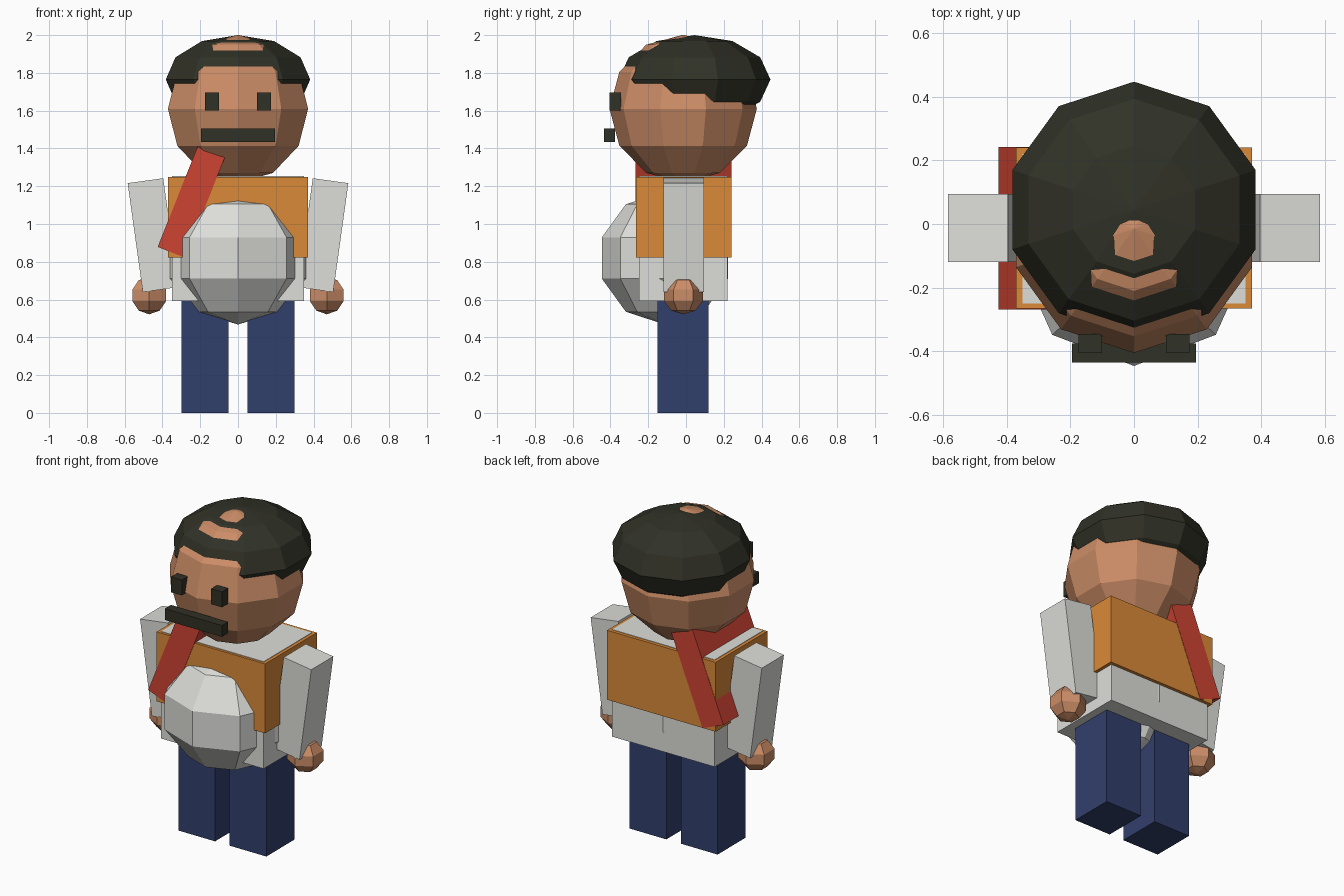
import bpy, math
from mathutils import Matrix

if "Cube" in bpy.data.objects:
    bpy.data.objects.remove(bpy.data.objects["Cube"])


def material(name, srgb):
    m = bpy.data.materials.new(name)
    lin = [((c / 255 + 0.055) / 1.055) ** 2.4 for c in srgb]
    m.diffuse_color = (*lin, 1)
    m.use_nodes = True
    m.node_tree.nodes["Principled BSDF"].inputs["Base Color"].default_value = m.diffuse_color
    return m


SKIN = material("skin", (204, 141, 103))
DARK = material("dark hair", (48, 49, 38))
WHITE = material("white cloth", (222, 222, 218))
ORANGE = material("orange vest", (218, 138, 56))
RED = material("red sash", (206, 68, 50))
NAVY = material("navy trousers", (49, 63, 108))


def add(name, verts, faces, mat):
    me = bpy.data.meshes.new(name)
    me.from_pydata(verts, [], faces)
    me.materials.append(mat)
    ob = bpy.data.objects.new(name, me)
    bpy.context.collection.objects.link(ob)
    return ob


def box(name, mat, lo, hi, tilt=0):
    """Box between two corners, tilted about its own y axis (degrees)."""
    c = [(a + b) / 2 for a, b in zip(lo, hi)]
    h = [(b - a) / 2 for a, b in zip(lo, hi)]
    verts = [(x * h[0], y * h[1], z * h[2])
             for x in (-1, 1) for y in (-1, 1) for z in (-1, 1)]
    faces = [(0, 1, 3, 2), (4, 6, 7, 5), (0, 4, 5, 1),
             (2, 3, 7, 6), (0, 2, 6, 4), (1, 5, 7, 3)]
    ob = add(name, verts, faces, mat)
    ob.data.transform(Matrix.Translation(c) @ Matrix.Rotation(math.radians(tilt), 4, 'Y'))
    return ob


def ball(name, mat, centre, radii, segs, bands):
    """Low-poly sphere with a column of vertices facing -y."""
    cx, cy, cz = centre
    rx, ry, rz = radii
    verts = [(cx, cy, cz - rz)]
    for i in range(1, bands):
        lat = math.pi * (i / bands - 0.5)
        for k in range(segs):
            a = 2 * math.pi * k / segs - math.pi / 2
            verts.append((cx + rx * math.cos(lat) * math.cos(a),
                          cy + ry * math.cos(lat) * math.sin(a),
                          cz + rz * math.sin(lat)))
    verts.append((cx, cy, cz + rz))
    top = len(verts) - 1
    last = top - segs
    faces = []
    for k in range(segs):
        n = (k + 1) % segs
        faces.append((0, 1 + n, 1 + k))
        faces.append((last + k, last + n, top))
        for i in range(bands - 2):
            b = 1 + i * segs
            faces.append((b + k, b + n, b + segs + n, b + segs + k))
    return add(name, verts, faces, mat)


# Head and cap of hair: two overlapping balls, the forehead shows through
ball("head", SKIN, (0, -0.015, 1.61), (0.39, 0.39, 0.392), 10, 6)
ball("hair", DARK, (0, 0.045, 1.765), (0.402, 0.402, 0.235), 10, 6)
box("moustache", DARK, (-0.195, -0.435, 1.435), (0.195, -0.375, 1.505))

# Body, open vest around it, round belly
box("shirt_torso", WHITE, (-0.35, -0.25, 0.592), (0.35, 0.22, 1.253))
box("vest", ORANGE, (-0.37, -0.265, 0.822), (0.37, 0.24, 1.25))
ball("belly", WHITE, (0, -0.112, 0.82), (0.382, 0.351, 0.352), 8, 5)

# Diagonal sash over one shoulder
box("sash", RED, (-0.325, -0.268, 0.83), (-0.17, 0.242, 1.401), tilt=21.7)

# Paired parts
for s, side in ((-1, "left"), (1, "right")):
    def pair(name, mat, x0, x1, y0, y1, z0, z1, tilt=0):
        xs = sorted((s * x0, s * x1))
        box(f"{side}_{name}", mat, (xs[0], y0, z0), (xs[1], y1, z1), s * tilt)

    pair("eye", DARK, 0.10, 0.174, -0.405, -0.345, 1.60, 1.695)
    pair("arm", WHITE, 0.355, 0.545, -0.12, 0.095, 0.65, 1.232, tilt=7.9)
    pair("leg", NAVY, 0.05, 0.30, -0.152, 0.12, 0, 0.70)
    ball(f"{side}_hand", SKIN, (s * 0.47, -0.014, 0.622), (0.108, 0.108, 0.1), 6, 5)
